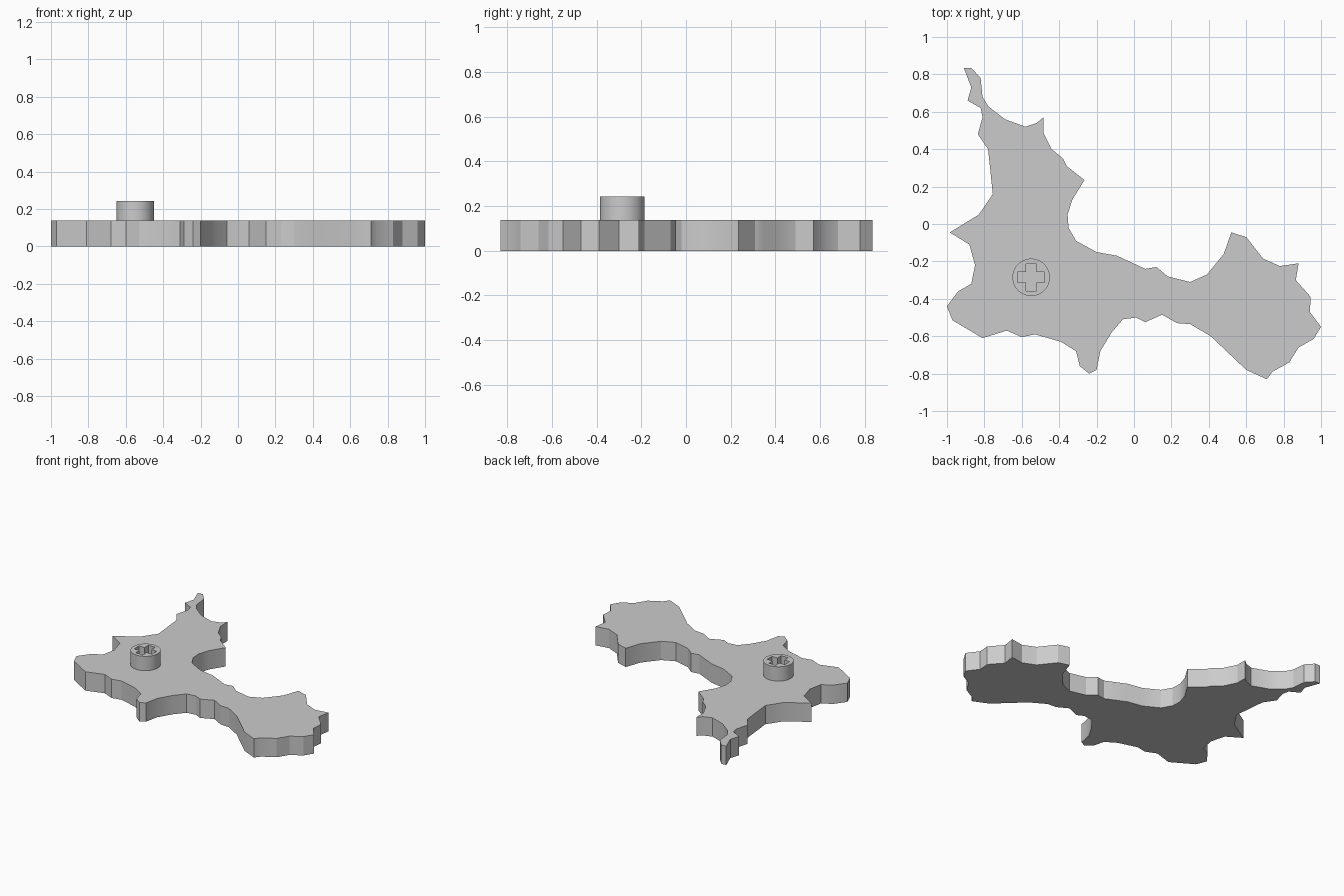
import bpy, bmesh, math

if "Cube" in bpy.data.objects:
    bpy.data.objects.remove(bpy.data.objects["Cube"])

PLATE_TOP = 0.138
PEG_TOP = 0.243
PEG_X, PEG_Y, PEG_R = -0.55, -0.285, 0.10

grey = bpy.data.materials.new("plain_grey")
grey.diffuse_color = (0.60, 0.60, 0.60, 1)
grey.use_nodes = True
grey.node_tree.nodes["Principled BSDF"].inputs["Base Color"].default_value = grey.diffuse_color


def prism(name, outline, z0, z1):
    """Extrude a closed outline from z0 to z1."""
    bm = bmesh.new()
    base = bm.faces.new([bm.verts.new((x, y, z0)) for x, y in outline])
    ext = bmesh.ops.extrude_face_region(bm, geom=[base], use_keep_orig=True)
    for v in ext["geom"]:
        if isinstance(v, bmesh.types.BMVert):
            v.co.z = z1
    bmesh.ops.recalc_face_normals(bm, faces=bm.faces)
    mesh = bpy.data.meshes.new(name)
    bm.to_mesh(mesh)
    bm.free()
    mesh.materials.append(grey)
    obj = bpy.data.objects.new(name, mesh)
    bpy.context.collection.objects.link(obj)
    return obj


def smooth(obj, degrees):
    bpy.ops.object.select_all(action="DESELECT")
    obj.select_set(True)
    bpy.context.view_layer.objects.active = obj
    bpy.ops.object.shade_smooth_by_angle(angle=math.radians(degrees))


# Irregular plate outline, clockwise from the upper left tip
outline = [
    (-.91, .835), (-.87, .835), (-.82, .78), (-.81, .68), (-.78, .63),
    (-.69, .56), (-.58, .52), (-.52, .54), (-.485, .57), (-.485, .49),
    (-.44, .40), (-.38, .35), (-.36, .31), (-.265, .235), (-.33, .13),
    (-.355, .05), (-.35, -.02), (-.31, -.09), (-.20, -.15), (-.09, -.17),
    (.06, -.24), (.12, -.23), (.18, -.28), (.30, -.31), (.39, -.27),
    (.48, -.16), (.52, -.045), (.60, -.07), (.69, -.185), (.78, -.225),
    (.88, -.21), (.865, -.30), (.945, -.39), (.94, -.47), (1, -.55),
    (.96, -.615), (.88, -.66), (.83, -.74), (.74, -.79), (.71, -.83),
    (.60, -.78), (.41, -.60), (.30, -.535), (.23, -.53), (.15, -.485),
    (.06, -.525), (.01, -.50), (-.06, -.51), (-.12, -.58), (-.18, -.68),
    (-.20, -.78), (-.24, -.80), (-.29, -.76), (-.31, -.68), (-.39, -.63),
    (-.53, -.59), (-.60, -.605), (-.68, -.57), (-.81, -.61), (-.97, -.515),
    (-1, -.44), (-.94, -.36), (-.87, -.32), (-.85, -.22), (-.88, -.11),
    (-.985, -.045), (-.83, .05), (-.755, .16), (-.78, .40), (-.835, .48),
    (-.81, .57), (-.82, .62), (-.89, .66), (-.87, .73),
]
plate = prism("plate", outline, 0, PLATE_TOP)
smooth(plate, 25)

# Round peg standing on the plate
circle = [(PEG_X + PEG_R * math.cos(math.tau * i / 48),
           PEG_Y + PEG_R * math.sin(math.tau * i / 48)) for i in range(48)]
peg = prism("peg", circle, PLATE_TOP - 0.02, PEG_TOP)

# Cross-shaped socket cut down into the peg
L, W = 0.072, 0.028
arm = [(L, -W), (L, W), (W, W)]
cross = []
for q in range(4):
    c, s = round(math.cos(q * math.pi / 2)), round(math.sin(q * math.pi / 2))
    cross += [(PEG_X + x * c - y * s, PEG_Y + x * s + y * c) for x, y in arm]
cutter = prism("socket_cutter", cross, PLATE_TOP + 0.002, PEG_TOP + 0.05)
cutter.hide_render = True

cut = peg.modifiers.new("socket", "BOOLEAN")
cut.operation = "DIFFERENCE"
cut.solver = "EXACT"
cut.object = cutter
bpy.context.view_layer.objects.active = peg
bpy.ops.object.modifier_apply(modifier=cut.name)
bpy.data.objects.remove(cutter)
smooth(peg, 30)
